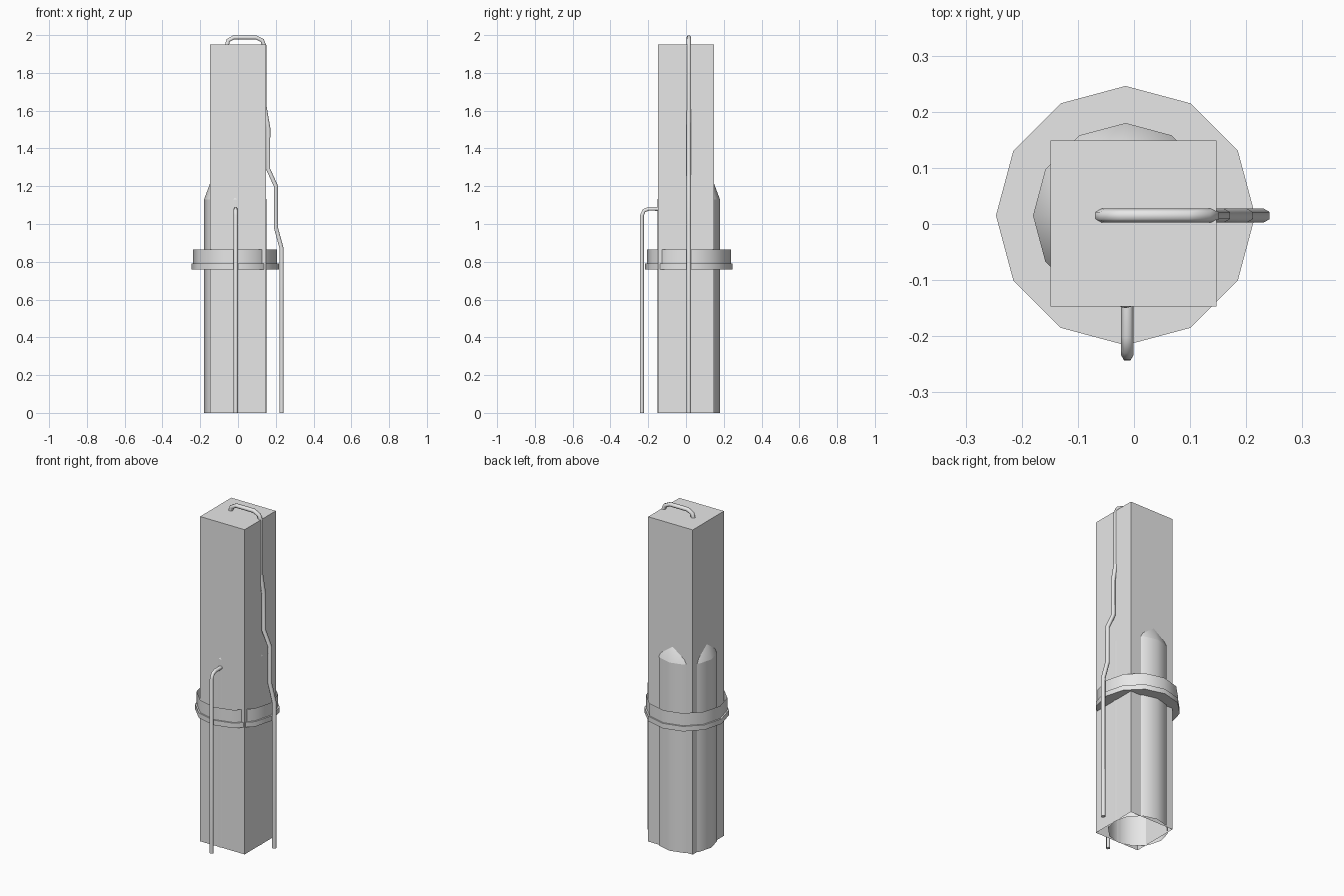
import bpy, bmesh, math

cube = bpy.data.objects.get("Cube")
if cube:
    bpy.data.objects.remove(cube, do_unlink=True)

grey = bpy.data.materials.new("plain_grey")
grey.use_nodes = True
grey.diffuse_color = (0.8, 0.8, 0.8, 1)
grey.node_tree.nodes["Principled BSDF"].inputs["Base Color"].default_value = grey.diffuse_color

AXIS = (-0.015, 0.015)  # shared axis of the round parts
SIDES = 12


def finish(obj, angle=35):
    obj.data.materials.clear()
    obj.data.materials.append(grey)
    bpy.ops.object.select_all(action='DESELECT')
    obj.select_set(True)
    bpy.context.view_layer.objects.active = obj
    bpy.ops.object.shade_smooth_by_angle(angle=math.radians(angle))
    return obj


def add_mesh(name, bm):
    bmesh.ops.recalc_face_normals(bm, faces=bm.faces)
    mesh = bpy.data.meshes.new(name)
    bm.to_mesh(mesh)
    bm.free()
    obj = bpy.data.objects.new(name, mesh)
    bpy.context.collection.objects.link(obj)
    return obj


def lathe(name, profile):
    """Turn a (radius, z) profile around the shared axis."""
    bm = bmesh.new()
    verts = [bm.verts.new((AXIS[0] + r, AXIS[1], z)) for r, z in profile]
    edges = [bm.edges.new(pair) for pair in zip(verts, verts[1:])]
    bmesh.ops.spin(bm, geom=verts + edges, cent=(*AXIS, 0), axis=(0, 0, 1),
                   angle=math.tau, steps=SIDES, use_duplicate=False)
    bmesh.ops.remove_doubles(bm, verts=bm.verts, dist=0.0005)
    return finish(add_mesh(name, bm))


def wire(name, points, radius=0.0125):
    """Sweep a six-sided tube along a path."""
    curve = bpy.data.curves.new(name, 'CURVE')
    curve.dimensions = '3D'
    curve.bevel_depth = radius
    curve.bevel_resolution = 1
    curve.use_fill_caps = True
    spline = curve.splines.new('POLY')
    spline.points.add(len(points) - 1)
    for p, co in zip(spline.points, points):
        p.co = (*co, 1)
    obj = bpy.data.objects.new(name, curve)
    bpy.context.collection.objects.link(obj)
    bpy.ops.object.select_all(action='DESELECT')
    obj.select_set(True)
    bpy.context.view_layer.objects.active = obj
    bpy.ops.object.convert(target='MESH')
    return finish(bpy.context.object, 65)


# Square post, open underneath
bm = bmesh.new()
bmesh.ops.create_cube(bm, size=1)
bmesh.ops.scale(bm, vec=(0.296, 0.296, 1.95), verts=bm.verts)
bmesh.ops.translate(bm, vec=(-0.001, 0.001, 0.975), verts=bm.verts)
bm.faces.ensure_lookup_table()
bottom = [f for f in bm.faces if f.calc_center_median().z < 0.01]
bmesh.ops.delete(bm, geom=bottom, context='FACES_ONLY')
finish(add_mesh("square_post", bm))

# Round sleeve with a tapered end running into the post
lathe("round_sleeve", [(0.165, 0), (0.165, 1.13)])
lathe("sleeve_taper", [(0.165, 1.13), (0.0, 1.57)])

# Collar: flat flange and a thin upright band
lathe("collar_flange", [(0.16, 0.76), (0.231, 0.76), (0.231, 0.79), (0.16, 0.79)])
lathe("collar_band", [(0.222, 0.79), (0.222, 0.865)])

# Long wire over the top and down the side
side_path = [(-0.06, 1.94), (-0.052, 1.972), (-0.022, 1.988), (0.095, 1.988),
             (0.128, 1.972), (0.141, 1.94), (0.141, 1.62), (0.16, 1.51),
             (0.16, 1.29), (0.201, 1.2), (0.201, 0.98), (0.231, 0.87), (0.231, 0)]
wire("side_wire", [(x, 0.015, z) for x, z in side_path])

# Short wire leaving the front
front_path = [(-0.13, 1.08), (-0.2, 1.08), (-0.223, 1.07), (-0.233, 1.045), (-0.233, 0)]
wire("front_wire", [(-0.012, y, z) for y, z in front_path], 0.0115)
